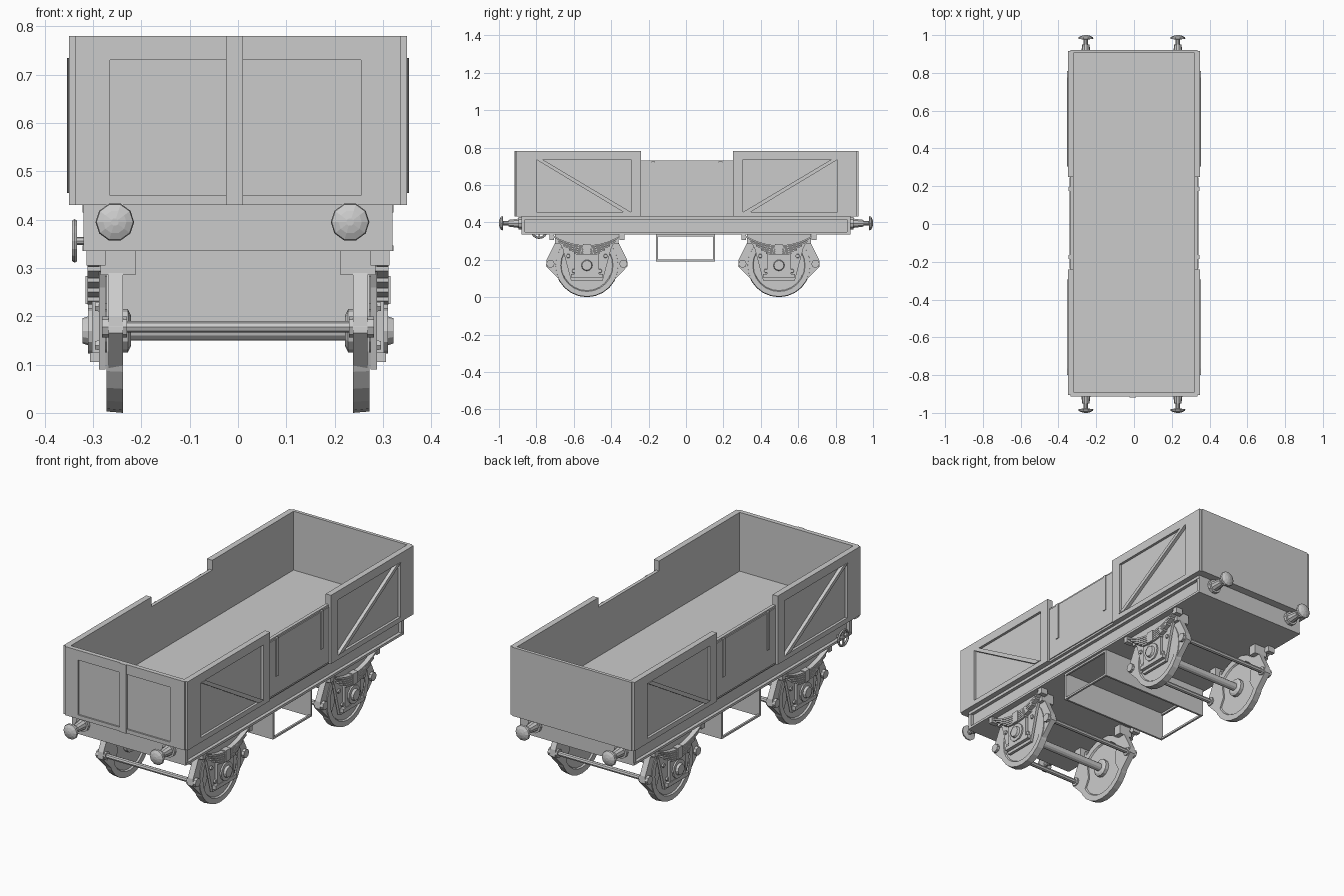
import bpy
import bmesh
import math
from mathutils import Matrix, Vector

cube = bpy.data.objects.get("Cube")
if cube:
    bpy.data.objects.remove(cube, do_unlink=True)

SIDES = (("right", -1), ("left", 1))
ENDS = (("front", -1), ("back", 1))


def finish(name, bm):
    bmesh.ops.recalc_face_normals(bm, faces=bm.faces)
    mesh = bpy.data.meshes.new(name)
    bm.to_mesh(mesh)
    bm.free()
    ob = bpy.data.objects.new(name, mesh)
    bpy.context.collection.objects.link(ob)
    return ob


def box(name, xs, ys, zs):
    bm = bmesh.new()
    bmesh.ops.create_cube(bm, size=1)
    for v in bm.verts:
        for i, (a, b) in enumerate((xs, ys, zs)):
            v.co[i] = a if v.co[i] < 0 else b
    return finish(name, bm)


def side_prism(name, outline, x0, x1):
    """Extrude a (y, z) outline across x."""
    bm = bmesh.new()
    face = bm.faces.new([bm.verts.new((x0, y, z)) for y, z in outline])
    new = bmesh.ops.extrude_face_region(bm, geom=[face])["geom"]
    moved = [g for g in new if isinstance(g, bmesh.types.BMVert)]
    bmesh.ops.translate(bm, verts=moved, vec=(x1 - x0, 0, 0))
    return finish(name, bm)


def lathe(name, start, direction, profile, sides=12):
    """Turn (distance, radius) rings about an axis and cap both ends."""
    bm = bmesh.new()
    turn = Vector(direction).to_track_quat("Z", "Y").to_matrix().to_4x4()
    place = Matrix.Translation(start) @ turn
    rings = []
    for d, r in profile:
        angles = [math.tau * k / sides for k in range(sides)]
        rings.append([bm.verts.new(place @ Vector((r * math.cos(a), r * math.sin(a), d)))
                      for a in angles])
    for a, b in zip(rings, rings[1:]):
        for k in range(sides):
            j = (k + 1) % sides
            bm.faces.new((a[k], a[j], b[j], b[k]))
    bm.faces.new(rings[0])
    bm.faces.new(rings[-1])
    return finish(name, bm)


def rod_x(name, x0, x1, y, z, r, sides=12):
    return lathe(name, (x0, y, z), (1, 0, 0), [(0, r), (x1 - x0, r)], sides)


# Open body: floor, notched side walls and end walls
box("floor", (-.33, .33), (-.9, .915), (.43, .48))
box("back_wall", (-.335, .335), (.905, .922), (.43, .78))
box("front_wall", (-.335, .335), (-.905, -.89), (.43, .78))
notched = [(-.91, .43), (.92, .43), (.92, .78), (.25, .78),
           (.25, .73), (-.24, .73), (-.24, .78), (-.91, .78)]
for side, s in SIDES:
    side_prism(side + "_wall", notched, s * .32, s * .337)

# Raised frame on the front end
for name, xs, zs in (("right_stile", (-.337, -.265), (.43, .78)),
                     ("left_stile", (.255, .337), (.43, .78)),
                     ("centre_post", (-.025, .01), (.43, .78)),
                     ("top_rail", (-.265, .255), (.73, .78)),
                     ("bottom_rail", (-.265, .255), (.43, .45))):
    depth = -.918 if name == "centre_post" else -.913
    box("front_" + name, xs, (depth, -.9), zs)

# Raised frames, diagonal braces and doors on the sides
for side, s in SIDES:
    for end, e in ENDS:
        shift = .01 if e > 0 else 0
        tag = f"{side}_{end}_"

        def strip(name, a, b, zs, out=.35):
            box(tag + name, sorted((s * .33, s * out)),
                sorted((e * a + shift, e * b + shift)), zs)
        strip("corner_plate", .8, .905, (.43, .78))
        strip("door_post", .24, .295, (.43, .78))
        strip("top_rail", .295, .8, (.735, .78))
        strip("bottom_rail", .295, .8, (.43, .455))
        strip("door_bar", .165, .185, (.53, .725), .346)
        brace = [(.8, .735), (.765, .735), (.295, .455), (.335, .455)]
        side_prism(tag + "brace", [(e * y + shift, z) for y, z in brace],
                   s * .33, s * .354)
    box(side + "_door", sorted((s * .33, s * .342)), (-.235, .245), (.44, .72))

# Underframe with channel-shaped side beams
box("underframe", (-.305, .305), (-.875, .88), (.335, .43))
for side, s in SIDES:
    for name, zs in (("upper_flange", (.415, .43)), ("lower_flange", (.335, .347))):
        box(f"{side}_{name}", sorted((s * .29, s * .322)), (-.875, .88), zs)
for end, e in ENDS:
    box(end + "_beam", (-.32, .32), sorted((e * .86, e * .88)), (.335, .43))

# Hollow frame hanging below the middle
for end, y in (("front", -.16), ("back", .145)):
    box(end + "_hanging_panel", (-.31, .31), (y, y + .01), (.19, .337))
for side, s in SIDES:
    box(side + "_hanging_rail", sorted((s * .3, s * .31)), (-.16, .155), (.19, .2))
    box(side + "_hanging_top", sorted((s * .3, s * .31)), (-.16, .155), (.325, .337))

# Buffers
buffer_profile = [(0, .036), (.015, .036), (.015, .026), (.07, .019), (.07, .012),
                  (.097, .012), (.1, .04), (.109, .038), (.116, .024), (.12, .008)]
for end, e in ENDS:
    for side, x in (("right", -.255), ("left", .232)):
        lathe(f"{end}_{side}_buffer", (x, e * .88, .395), (0, e, 0), buffer_profile, 10)

# Running gear, one set for each axle
AXLE_Z = .17
iron = [(-.17, .337), (.17, .337), (.13, .26), (.085, .09), (-.085, .09), (-.13, .26)]
shoe = [(-.12, .32), (-.165, .3), (-.215, .2), (-.218, .165), (-.14, .085), (-.1, .16)]
for end, cy in (("front", -.53), ("back", .497)):
    rod_x(end + "_axle", -.25, .25, cy, AXLE_Z, .02)
    for pos, e in ENDS:
        rod_x(f"{end}_{pos}_brake_rod", -.28, .28, cy + e * .195, .178, .012, 8)
    for side, s in SIDES:
        tag = f"{end}_{side}_"

        def turned(name, y, z, profile, sides=12):
            lathe(tag + name, (0, y, z), (s, 0, 0), profile, sides)

        # Wheel with shallow dished faces, and its hub
        turned("wheel", cy, AXLE_Z,
               [(.246, .05), (.246, .135), (.238, .14), (.238, .17), (.272, .167),
                (.272, .14), (.264, .135), (.264, .05)], 24)
        turned("hub", cy, AXLE_Z, [(.222, .033), (.228, .045), (.28, .045)])

        # Axle guard, axle box and stepped cap
        side_prism(tag + "axle_guard", [(cy + y, z) for y, z in iron],
                   s * .274, s * .288)
        box(tag + "axle_box", sorted((s * .285, s * .302)),
            (cy - .065, cy + .065), (.115, .235))
        box(tag + "axle_box_foot", sorted((s * .285, s * .306)),
            (cy - .085, cy + .085), (.105, .125))
        turned("axle_cap", cy, AXLE_Z,
               [(.295, .047), (.31, .047), (.31, .03), (.322, .026)])
        for i, (y, z) in enumerate(((-.1, .22), (.1, .22), (-.07, .14), (.07, .14))):
            turned(f"bolt_{i}", cy + y, z, [(.284, .012), (.296, .01)], 6)

        # Leaf spring: progressively shorter curved leaves
        for leaf in range(5):
            half = .18 - leaf * .028
            ys = [half * (k / 5 - 1) for k in range(11)]
            top = [(cy + y, .277 - leaf * .011 + 1.6 * y * y) for y in ys]
            under = [(y, z - .009) for y, z in reversed(top)]
            side_prism(f"{tag}spring_leaf_{leaf}", top + under, s * .274, s * .312)
        box(tag + "spring_buckle", sorted((s * .272, s * .316)),
            (cy - .02, cy + .02), (.225, .283))

        # Brake shoes, hangers and spring shackles on both sides of the wheel
        for pos, e in ENDS:
            part = pos + "_"
            side_prism(tag + part + "brake_shoe", [(cy - e * y, z) for y, z in shoe],
                       s * .238, s * .268)
            turned(part + "brake_boss", cy + e * .195, .178, [(.23, .022), (.282, .022)], 8)
            box(tag + part + "hanger_bracket", sorted((s * .212, s * .285)),
                sorted((cy + e * .13, cy + e * .17)), (.285, .337))
            box(tag + part + "spring_shackle", sorted((s * .274, s * .314)),
                sorted((cy + e * .175, cy + e * .2)), (.305, .337))

# Hand wheel on the right side
bm = bmesh.new()
COUNT, TUBE = 16, 6
ring = []
for k in range(COUNT):
    a = math.tau * k / COUNT
    row = []
    for j in range(TUBE):
        b = math.tau * j / TUBE
        r = .039 + .006 * math.cos(b)
        row.append(bm.verts.new((-.338 + .006 * math.sin(b),
                                 -.785 + r * math.cos(a), .356 + r * math.sin(a))))
    ring.append(row)
for k in range(COUNT):
    a, b = ring[k], ring[(k + 1) % COUNT]
    for j in range(TUBE):
        n = (j + 1) % TUBE
        bm.faces.new((a[j], b[j], b[n], a[n]))
finish("hand_wheel", bm)
rod_x("hand_wheel_shaft", -.344, -.3, -.785, .356, .008, 8)
box("hand_wheel_spoke", (-.341, -.335), (-.82, -.75), (.352, .36))
box("hand_wheel_cross_spoke", (-.341, -.335), (-.789, -.781), (.321, .391))
